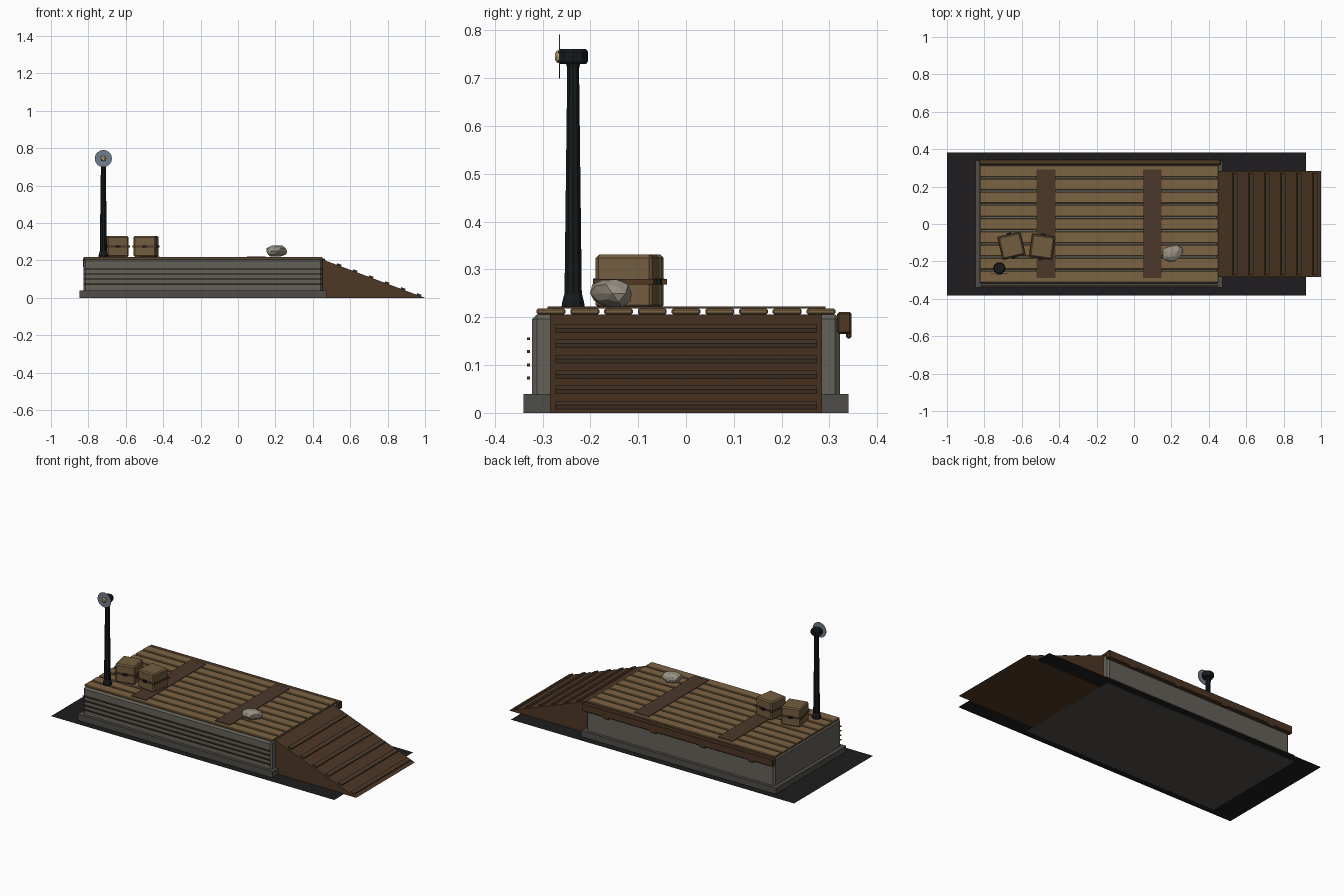
import bpy, bmesh, math, random
from mathutils import Matrix, Vector

if "Cube" in bpy.data.objects:
    bpy.data.objects.remove(bpy.data.objects["Cube"])
random.seed(4)


def mat(name, r, g, b):
    m = bpy.data.materials.new(name)
    m.diffuse_color = (r, g, b, 1)
    m.use_nodes = True
    m.node_tree.nodes["Principled BSDF"].inputs["Base Color"].default_value = m.diffuse_color
    return m


STONE = mat("stone", .13, .12, .10)
STONE_DARK = mat("dark_stone", .08, .075, .065)
PLANK = mat("plank_wood", .20, .125, .055)
CRATE = mat("crate_wood", .17, .11, .05)
WOOD = mat("dark_wood", .075, .038, .018)
WORN = mat("worn_wood", .07, .04, .022)
IRON = mat("black_iron", .008, .011, .012)
GROUND = mat("ground", .013, .012, .013)
ROCK = mat("rock", .30, .27, .22)
GLASS = mat("lamp_glass", .16, .20, .27)
LIGHT = mat("lamp_light", .6, .45, .18)


def finish(name, bm, material):
    me = bpy.data.meshes.new(name)
    bmesh.ops.recalc_face_normals(bm, faces=bm.faces)
    bm.to_mesh(me)
    bm.free()
    me.materials.append(material)
    ob = bpy.data.objects.new(name, me)
    bpy.context.collection.objects.link(ob)
    return ob


def box(name, lo, hi, material, bevel=0, rot=None):
    lo, hi = Vector(lo), Vector(hi)
    bm = bmesh.new()
    bmesh.ops.create_cube(bm, size=1)
    bmesh.ops.scale(bm, vec=hi - lo, verts=bm.verts)
    if bevel:
        bmesh.ops.bevel(bm, geom=bm.edges[:], offset=bevel, segments=1, affect='EDGES')
    if rot:
        bmesh.ops.transform(bm, matrix=rot, verts=bm.verts)
    bmesh.ops.translate(bm, vec=(lo + hi) / 2, verts=bm.verts)
    return finish(name, bm, material)


def lathe(name, profile, sides, material, loc, rot=Matrix()):
    """Capped rings of (radius, height) around z."""
    bm = bmesh.new()
    rings = [[bm.verts.new((r * math.cos(2 * math.pi * i / sides),
                            r * math.sin(2 * math.pi * i / sides), z))
              for i in range(sides)] for r, z in profile]
    for a, b in zip(rings, rings[1:]):
        for i in range(sides):
            j = (i + 1) % sides
            bm.faces.new((a[i], a[j], b[j], b[i]))
    bm.faces.new(rings[0])
    bm.faces.new(rings[-1])
    bmesh.ops.transform(bm, matrix=Matrix.Translation(loc) @ rot, verts=bm.verts)
    return finish(name, bm, material)


# Ground sheet
bm = bmesh.new()
bmesh.ops.create_grid(bm, x_segments=1, y_segments=1, size=1)
bmesh.ops.scale(bm, vec=(.96, .382, 1), verts=bm.verts)
bmesh.ops.translate(bm, vec=(-.04, 0, .003), verts=bm.verts)
finish("ground_sheet", bm, GROUND)

# Stone platform and footing
box("footing", (-.848, -.34, 0), (.472, .34, .04), STONE_DARK)
box("platform_body", (-.825, -.322, .002), (.452, .322, .206), STONE, .01)

# Thin courses along the front wall
for z in (.073, .1, .128, .155):
    box("front_course", (-.82, -.333, z - .003), (.448, -.326, z + .003), WOOD)

# Deck planks
pitch = .635 / 9
for i in range(9):
    y = -.3175 + i * pitch
    box("deck_plank", (-.825, y + .005, .206), (.452, y + pitch - .005, .218), PLANK, .003)

# Worn strips across the deck
for x in (-.47, .098):
    box("deck_strip", (x - .05, -.29, .2185), (x + .05, .292, .222), WORN)

# Rear bumper beam with small brackets
box("rear_beam", (-.83, .316, .165), (.465, .346, .211), WOOD, .004)
for x in (-.68, -.35, -.02, .3):
    box("beam_bracket", (x - .02, .335, .156), (x + .02, .346, .18), WOOD, .003)

# Loading ramp: side profile extruded across
bm = bmesh.new()
sides = [[bm.verts.new((x, y, z)) for x, z in ((.45, 0), (1, 0), (.45, .206))]
         for y in (-.284, .284)]
for s in sides:
    bm.faces.new(s)
for i in range(3):
    j = (i + 1) % 3
    bm.faces.new((sides[0][i], sides[0][j], sides[1][j], sides[1][i]))
finish("ramp", bm, WOOD)

# Ramp cleats
slope = math.atan2(.206, .55)
tilt = Matrix.Rotation(slope, 4, 'Y')
for i in range(6):
    x = .54 + i * .0855
    z = (1 - x) * math.tan(slope) + .003
    box("ramp_cleat", (x - .012, -.273, z - .006), (x + .012, .273, z + .006), WORN, 0, tilt)

# Crates with a strap band and lid
for x, y, ang in ((-.655, -.117, 13), (-.491, -.122, -8)):
    rot = Matrix.Rotation(math.radians(ang), 4, 'Z')
    h = .06
    box("crate", (x - h, y - h, .219), (x + h, y + h, .331), CRATE, .007, rot)
    box("crate_strap", (x - h - .004, y - h - .004, .269), (x + h + .004, y + h + .004, .28), WOOD, 0, rot)
    for s in (-1, 1):
        c = Vector((x, y, .275)) + rot @ Vector((0, s * (h + .005), 0))
        d = Vector((.012, .006, .006))
        box("crate_latch", c - d, c + d, IRON, 0, rot)

# Rock
bm = bmesh.new()
bmesh.ops.create_icosphere(bm, subdivisions=2, radius=1)
for v in bm.verts:
    v.co *= random.uniform(.82, 1.08)
    v.co = Vector((v.co.x * .061, v.co.y * .045, v.co.z * .033))
bmesh.ops.transform(bm, matrix=Matrix.Translation((.203, -.155, .25)) @ Matrix.Rotation(.25, 4, 'Z'), verts=bm.verts)
finish("rock", bm, ROCK)

# Lamp post, housing, round glass and bulb
px, py = -.72, -.236
lathe("lamp_post", [(.026, .218), (.024, .232), (.019, .25), (.013, .72), (.016, .732)], 10, IRON, (px, py, 0))
lathe("lamp_housing", [(.029, .73), (.033, .736), (.033, .755), (.028, .761)], 10, IRON, (px, py, 0))
turn = Matrix.Rotation(math.pi / 2, 4, 'X')
lathe("lamp_glass", [(.046, -.001), (.046, .001)], 16, GLASS, (px, -.265, .745), turn)
lathe("lamp_bulb", [(.015, -.002), (.013, .005), (.007, .009)], 10, LIGHT, (px, -.265, .745), turn)
